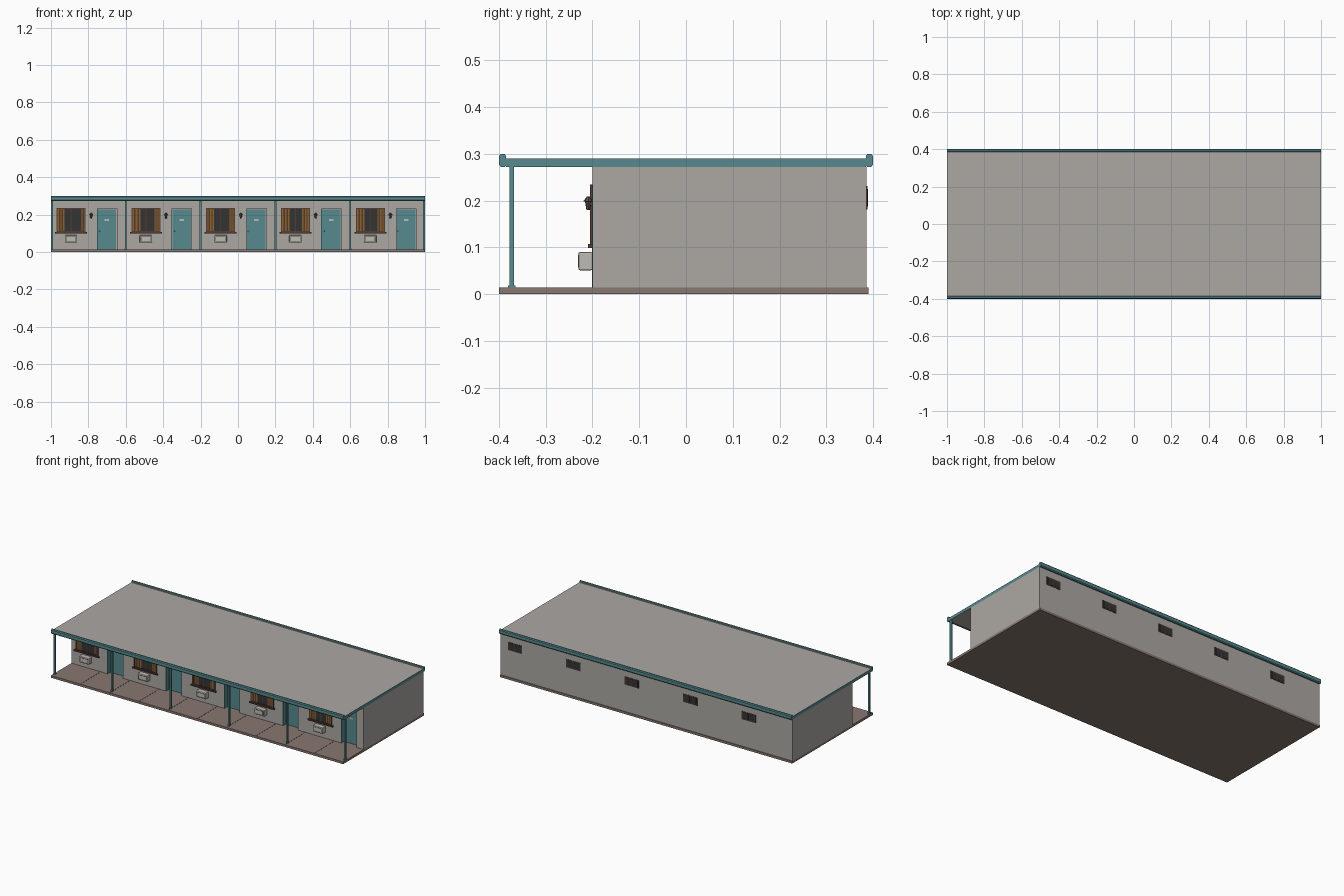
import bpy, bmesh
from mathutils import Matrix, Vector

cube = bpy.data.objects.get("Cube")
if cube:
    bpy.data.objects.remove(cube, do_unlink=True)


def material(name, r, g, b):
    lin = [((c / 255 + 0.055) / 1.055) ** 2.4 for c in (r, g, b)] + [1]
    m = bpy.data.materials.new(name)
    m.use_nodes = True
    m.diffuse_color = lin
    m.node_tree.nodes["Principled BSDF"].inputs["Base Color"].default_value = lin
    return m


GREY = material("wall_grey", 172, 168, 163)
TEAL = material("teal_paint", 86, 138, 142)
SLAB = material("paving_brown", 136, 119, 112)
JOINT = material("joint_brown", 92, 78, 73)
FRAME = material("frame_brown", 84, 62, 54)
CURTAIN = material("curtain_tan", 140, 98, 52)
FOLD = material("curtain_shadow", 84, 58, 34)
GLASS = material("dark_glass", 52, 51, 52)
METAL = material("dark_metal", 84, 78, 76)
PALE = material("pale_plastic", 190, 187, 180)


def finish(name, bm, mats, bevel=0):
    bmesh.ops.recalc_face_normals(bm, faces=bm.faces[:])
    me = bpy.data.meshes.new(name)
    bm.to_mesh(me)
    bm.free()
    for m in mats:
        me.materials.append(m)
    ob = bpy.data.objects.new(name, me)
    bpy.context.collection.objects.link(ob)
    if bevel:
        mod = ob.modifiers.new("soft_edges", "BEVEL")
        mod.width = bevel
        mod.segments = 2
    return ob


def box(name, x, y, z, mat, bevel=0):
    """Box given as (low, high) on each axis."""
    bm = bmesh.new()
    size = Vector((x[1] - x[0], y[1] - y[0], z[1] - z[0]))
    mid = Vector((sum(x), sum(y), sum(z))) / 2
    bmesh.ops.create_cube(bm, size=1, matrix=Matrix.Translation(mid) @ Matrix.Diagonal(size).to_4x4())
    return finish(name, bm, [mat], bevel)


def cone(name, x, y, z, r_low, r_high, mat):
    bm = bmesh.new()
    bmesh.ops.create_cone(bm, cap_ends=True, segments=8, radius1=r_low, radius2=r_high,
                          depth=z[1] - z[0], matrix=Matrix.Translation((x, y, sum(z) / 2)))
    return finish(name, bm, [mat])


def extrude(name, points, direction, mat):
    bm = bmesh.new()
    face = bm.faces.new([bm.verts.new(p) for p in points])
    ret = bmesh.ops.extrude_face_region(bm, geom=[face])
    verts = [v for v in ret["geom"] if isinstance(v, bmesh.types.BMVert)]
    bmesh.ops.translate(bm, verts=verts, vec=direction)
    return finish(name, bm, [mat])


FLOOR, EAVE, DECK = 0.014, 0.272, 0.29
WALL, RECESS, BACK = -0.2, -0.17, 0.386
DOOR_TOP = 0.232
units = [-1 + 0.4 * i for i in range(5)]

# Base slab with porch joints
box("base_slab", (-1, 1), (-0.4, 0.39), (0, FLOOR), SLAB)
for i in range(1, 10):
    x = -1 + 0.2 * i
    box("porch_joint", (x - 0.003, x + 0.003), (-0.399, WALL), (FLOOR - 0.002, FLOOR + 0.0006), JOINT)

# Building body, and a front wall notched for the doors
box("building_body", (-1, 1), (RECESS, BACK), (FLOOR, EAVE), GREY)
outline = [(-1, EAVE), (-1, FLOOR)]
for u in units:
    a, b = u + 0.245, u + 0.352
    outline += [(a, FLOOR), (a, DOOR_TOP), (b, DOOR_TOP), (b, FLOOR)]
outline += [(1, FLOOR), (1, EAVE)]
extrude("front_wall", [(x, WALL, z) for x, z in outline], (0, RECESS - WALL, 0), GREY)

# Roof: grey deck with teal ends
bm = bmesh.new()
bmesh.ops.create_cube(bm, size=1, matrix=Matrix.Translation((0, 0, (EAVE + DECK) / 2))
                      @ Matrix.Diagonal((2, 0.77, DECK - EAVE, 1)))
for f in bm.faces:
    f.normal_update()
    f.material_index = int(abs(f.normal.x) > 0.5)
finish("roof_deck", bm, [GREY, TEAL])

# Raised roof edges, grey on the side facing the deck
for name, s in (("front_fascia", -1), ("rear_fascia", 1)):
    profile = [(0.388, 0.272), (0.396, 0.272), (0.4, 0.277), (0.4, 0.295),
               (0.396, 0.3), (0.388, 0.3), (0.385, 0.296), (0.385, 0.275)]
    ob = extrude(name, [(-1, s * y, z) for y, z in profile], (2, 0, 0), TEAL)
    ob.data.materials.append(GREY)
    for p in ob.data.polygons:
        if p.normal.y * s < -0.9:
            p.material_index = 1

# Porch posts
for i in range(6):
    x = max(-0.994, min(0.994, -1 + 0.4 * i))
    box("porch_post", (x - 0.005, x + 0.005), (-0.378, -0.368), (FLOOR, EAVE), TEAL)
    box("post_foot", (x - 0.006, x + 0.006), (-0.381, -0.365), (FLOOR, FLOOR + 0.004), TEAL)


def curtain(x0, x1):
    """Pleated curtain made of alternating strips."""
    n = 5
    w = (x1 - x0) / n
    for i in range(n):
        box("curtain_pleat", (x0 + i * w, x0 + (i + 1) * w), (WALL - 0.003, WALL),
            (0.112, 0.229), FOLD if i % 2 else CURTAIN)


def front_window(u, left, right):
    x0, x1, z0, z1 = u + 0.03, u + 0.185, 0.106, 0.235
    box("front_glass", (x0, x1), (WALL - 0.002, WALL), (z0, z1), GLASS)
    curtain(x0 + 0.005, x0 + left)
    curtain(x1 - right, x1 - 0.005)
    y = (WALL - 0.005, WALL)
    t = 0.006
    for a in (x0, x1 - t):
        box("window_jamb", (a, a + t), y, (z0, z1), FRAME)
    for a in (z0, z1 - t):
        box("window_rail", (x0, x1), y, (a, a + t), FRAME)
    mid = (x0 + x1) / 2
    box("window_mullion", (mid - 0.002, mid + 0.002), (WALL - 0.004, WALL), (z0, z1), FRAME)
    box("window_sill", (x0 - 0.008, x1 + 0.008), (WALL - 0.01, WALL), (0.099, 0.107), FRAME)


def air_conditioner(u):
    x0, x1, z0, z1 = u + 0.074, u + 0.14, 0.051, 0.09
    box("cooler_case", (x0, x1), (-0.23, WALL), (z0, z1), PALE, 0.003)
    box("cooler_rim", (x0 + 0.006, x1 - 0.006), (-0.2305, -0.228), (z0 + 0.006, z1 - 0.006), METAL)
    box("cooler_panel", (x0 + 0.009, x1 - 0.009), (-0.231, -0.228), (z0 + 0.009, z1 - 0.009), PALE)


def wall_lamp(u):
    x, y = u + 0.215, -0.209
    box("lamp_bracket", (x - 0.003, x + 0.003), (y, WALL), (0.19, 0.2), METAL)
    cone("lamp_body", x, y, (0.18, 0.198), 0.004, 0.007, METAL)
    cone("lamp_cap", x, y, (0.198, 0.209), 0.011, 0.003, METAL)


def door(u):
    a, b = u + 0.245, u + 0.352
    box("door_panel", (a + 0.004, b - 0.004), (RECESS - 0.004, RECESS), (FLOOR, DOOR_TOP - 0.004), TEAL)
    box("door_jamb", (a, a + 0.003), (WALL - 0.001, RECESS), (FLOOR, DOOR_TOP), TEAL)
    mid = (a + b) / 2
    box("door_plate", (mid - 0.012, mid + 0.012), (RECESS - 0.006, RECESS), (0.166, 0.177), PALE)
    cone("door_knob", a + 0.013, RECESS - 0.008, (0.107, 0.115), 0.004, 0.004, PALE)


def rear_window(u):
    x0, x1, z0, z1 = u + 0.252, u + 0.348, 0.181, 0.231
    box("rear_frame", (x0, x1), (BACK, BACK + 0.002), (z0, z1), FRAME)
    mid = (x0 + x1) / 2
    for a, b in ((x0 + 0.006, mid - 0.002), (mid + 0.002, x1 - 0.006)):
        box("rear_glass", (a, b), (BACK, BACK + 0.003), (z0 + 0.006, z1 - 0.006), GLASS)


# Five identical rooms, with curtains drawn differently
drawn = [(0.042, 0.025), (0.05, 0.032), (0.042, 0.03), (0.045, 0.042), (0.045, 0.04)]
for u, (left, right) in zip(units, drawn):
    front_window(u, left, right)
    air_conditioner(u)
    wall_lamp(u)
    door(u)
    rear_window(u)
